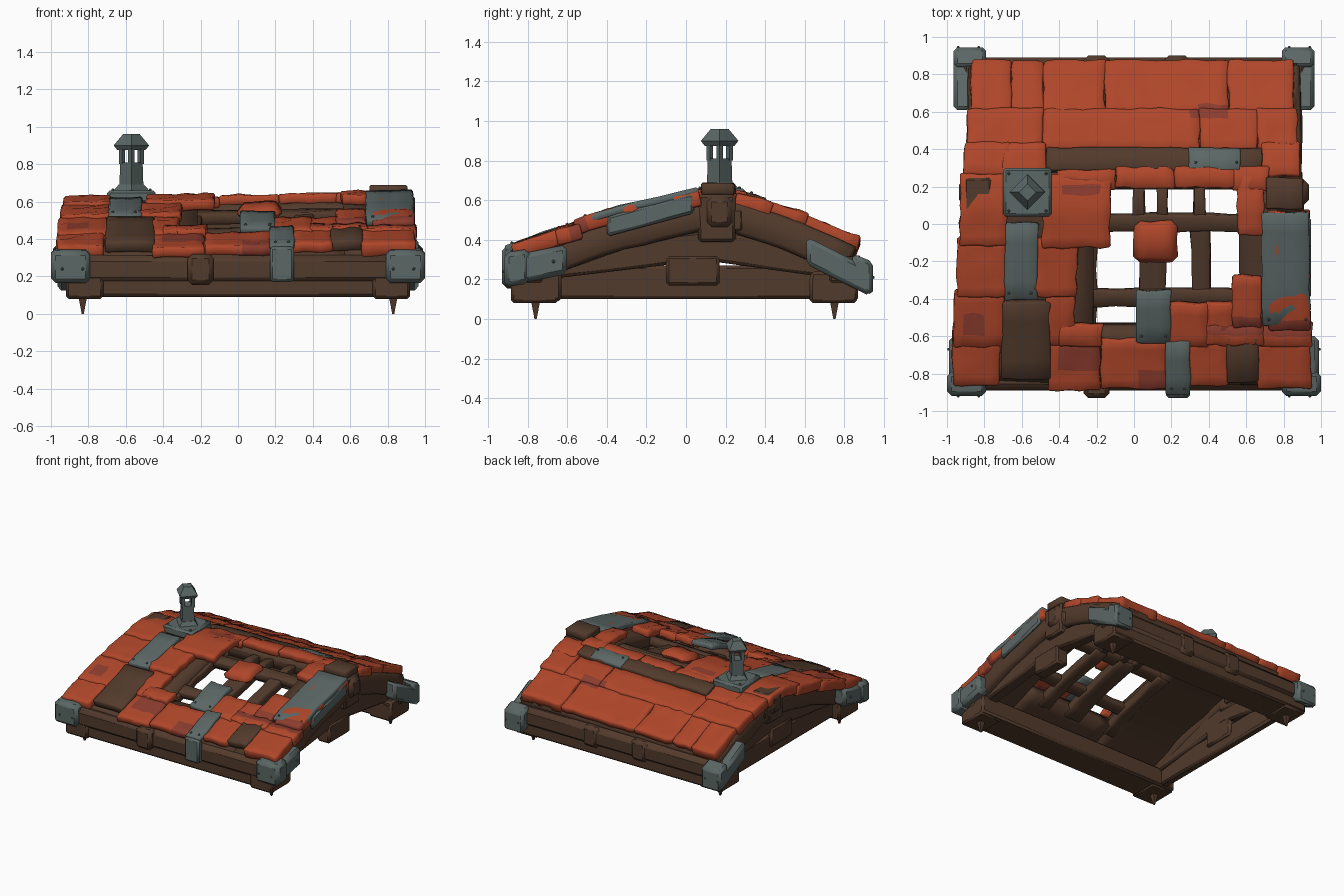
import bpy, bmesh, math, random
from mathutils import Matrix, Vector

random.seed(4)
cube = bpy.data.objects.get("Cube")
if cube:
    bpy.data.objects.remove(cube, do_unlink=True)


def material(name, rgb):
    m = bpy.data.materials.new(name)
    m.use_nodes = True
    m.diffuse_color = (*rgb, 1)
    m.node_tree.nodes["Principled BSDF"].inputs["Base Color"].default_value = (*rgb, 1)
    return m


RED = material("red clay", (0.43, 0.062, 0.023))
DARK = material("dark red clay", (0.26, 0.045, 0.027))
WOOD = material("brown wood", (0.085, 0.043, 0.025))
METAL = material("grey metal", (0.105, 0.137, 0.131))

PROFILE = [(-0.95, 0.325), (-0.41, 0.52), (0.08, 0.635), (0.26, 0.625), (0.58, 0.515), (0.95, 0.35)]
# Weathered zones of the tiles: x range, y range
STAINS = [(-0.43, -0.2, -0.78, -0.64), (0.4, 0.95, -0.62, -0.52), (0.0, 0.18, -0.86, -0.76),
          (-0.92, -0.78, -0.58, -0.48), (0.32, 0.5, 0.59, 0.65), (-0.4, -0.2, 0.18, 0.23)]
parts = []


def roof(x, y):
    """Height of the roof skin, rising slightly towards +x."""
    for (a, za), (b, zb) in zip(PROFILE, PROFILE[1:]):
        if y <= b or b == PROFILE[-1][0]:
            return za + (zb - za) * (y - a) / (b - a) + 0.015 * x


def add_bevel(ob, width):
    mod = ob.modifiers.new("Soft edge", "BEVEL")
    mod.width = width
    mod.limit_method = "ANGLE"


def finish(name, bm, mat, bevel=0.0):
    bmesh.ops.recalc_face_normals(bm, faces=bm.faces)
    me = bpy.data.meshes.new(name)
    bm.to_mesh(me)
    bm.free()
    me.materials.append(mat)
    ob = bpy.data.objects.new(name, me)
    bpy.context.collection.objects.link(ob)
    parts.append(ob)
    if bevel:
        add_bevel(ob, bevel)
    return ob


def patch(name, mat, x0, x1, y0, y1, lift=0.0, thick=0.05, tilt=0.0, jitter=0.005, bevel=0.008, step=0.1):
    """Slab draped over the roof; tilt raises the end nearest the eave."""
    bm = bmesh.new()
    bmesh.ops.create_grid(bm, x_segments=max(3, round((x1 - x0) / step)),
                          y_segments=max(2, round((y1 - y0) / step)), size=1)
    for v in bm.verts:
        u, s = (v.co.x + 1) / 2, (v.co.y + 1) / 2
        x, y = x0 + u * (x1 - x0), y0 + s * (y1 - y0)
        x *= 1 - 0.02 * (y + 0.9)
        eave = 1 - s if y0 + y1 < 0.3 else s
        z = roof(x, y) + lift + tilt * eave
        j = [random.uniform(-jitter, jitter) for _ in range(3)]
        v.co = Vector((x + j[0], y + j[1], z + j[2]))
    ob = finish(name, bm, mat)
    if ob.data.polygons[0].normal.z < 0:
        ob.data.flip_normals()
    sol = ob.modifiers.new("Thickness", "SOLIDIFY")
    sol.thickness = thick
    sol.offset = -1
    if bevel:
        add_bevel(ob, bevel)
    return ob


def block(name, mat, xs, ys, zs, slope=0.0, bevel=0.015):
    """Box between limits; slope shears it upwards along y."""
    bm = bmesh.new()
    bmesh.ops.create_cube(bm, size=1)
    cy = sum(ys) / 2
    for v in bm.verts:
        x, y, z = (lim[0] + (c + 0.5) * (lim[1] - lim[0]) for lim, c in zip((xs, ys, zs), v.co))
        v.co = Vector((x, y, z + slope * (y - cy)))
    return finish(name, bm, mat, bevel)


def cone(name, mat, x, y, z0, z1, r0, r1, turn=0.0):
    bm = bmesh.new()
    place = Matrix.Translation((x, y, (z0 + z1) / 2)) @ Matrix.Rotation(turn, 4, "Z")
    bmesh.ops.create_cone(bm, cap_ends=True, segments=4, radius1=r0, radius2=r1,
                          depth=z1 - z0, matrix=place)
    return finish(name, bm, mat)


def rivet(x, y, z):
    bm = bmesh.new()
    bmesh.ops.create_icosphere(bm, subdivisions=1, radius=0.009, matrix=Matrix.Translation((x, y, z)))
    finish("rivet", bm, METAL)


# Thick boarded deck around the hole, closing the ceiling
for name, x0, x1, y0, y1 in [("left", -0.9, -0.22, -0.86, 0.2), ("right", 0.57, 0.9, -0.86, 0.2),
                             ("front", -0.22, 0.57, -0.86, -0.56), ("back", -0.9, 0.9, 0.2, 0.86)]:
    patch("deck_" + name, WOOD, x0, x1, y0, y1, -0.04, 0.1, jitter=0, bevel=0)

# Rafters and battens crossing the hole
for x, w in ((-0.25, 0.05), (0.1, 0.075), (0.36, 0.05)):
    patch("hole_rafter", WOOD, x - w, x + w, -0.62, 0.04, -0.08, 0.07)
for x in (0.025, 0.155, 0.36):
    patch("ridge_rafter", WOOD, x - 0.03, x + 0.03, 0.0, 0.24, -0.08, 0.06)
for y in (-0.4, 0.0):
    patch("batten", WOOD, -0.3, 0.62, y - 0.045, y + 0.045, -0.07, 0.06)
block("ridge_beam", WOOD, (-0.9, 0.9), (0.19, 0.29), (0.44, 0.56))

# Gable ends, mirrored left and right
for s in (-1, 1):
    def side(a, b):
        return sorted((s * a, s * b))
    patch("gable_rafter_front", WOOD, *side(0.77, 0.92), -0.86, 0.16, -0.04, 0.16, bevel=0.02)
    patch("gable_rafter_back", WOOD, *side(0.77, 0.92), 0.14, 0.86, -0.04, 0.16, bevel=0.02)
    block("tie_beam_front", WOOD, side(0.77, 0.87), (-0.72, 0.14), (0.25, 0.4), 0.12)
    block("tie_beam_back", WOOD, side(0.77, 0.87), (0.1, 0.75), (0.25, 0.4), -0.14)
    block("king_post", WOOD, side(0.76, 0.91), (0.06, 0.25), (0.39, 0.63))
    block("hanging_block", WOOD, side(0.77, 0.88), (-0.1, 0.17), (0.17, 0.32))
    block("ridge_end", WOOD, side(0.82, 0.935), (0.1, 0.24), (0.46, 0.62), bevel=0.03)
    for y in (-0.76, 0.75):
        block("foot", WOOD, side(0.72, 0.92), (y - 0.125, y + 0.115), (0.08, 0.22))
        cone("foot_spike", WOOD, s * 0.83, y, 0, 0.09, 0.008, 0.032, math.pi / 4)
    # Metal corner caps, wrapped round each corner
    block("front_cap_side", METAL, side(0.88, 0.99), (-0.92, -0.6), (0.195, 0.345), 0.2, 0.025)
    block("front_cap_face", METAL, side(0.79, 1.0), (-0.92, -0.79), (0.17, 0.345), 0.15, 0.025)
    block("back_cap_side", METAL, side(0.87, 0.965), (0.61, 0.93), (0.195, 0.335), -0.5, 0.02)
    block("back_cap_face", METAL, side(0.79, 0.965), (0.84, 0.945), (0.14, 0.31), -0.4, 0.02)
    for y, z in ((-0.87, 0.26), (-0.67, 0.29)):
        rivet(s * 0.991, y, z)
    for x in (0.83, 0.94):
        rivet(s * x, -0.92, 0.24)
        rivet(s * x, 0.944, 0.21)
block("low_side_board", WOOD, (-0.86, -0.79), (-0.66, 0.66), (0.1, 0.27))

# Eave beams, logs and their collars
for s in (-1, 1):
    block("eave_beam", WOOD, (-0.92, 0.92), sorted((s * 0.63, s * 0.87)), (0.09, 0.24))
    block("eave_log", WOOD, (-0.93, 0.93), sorted((s * 0.7, s * 0.89)), (0.16, 0.315), bevel=0.035)
for x, y in ((-0.2, -0.87), (-0.2, 0.84), (0.23, 0.84)):
    block("log_collar", WOOD, (x - 0.07, x + 0.07), (y - 0.06, y + 0.06), (0.155, 0.32), bevel=0.025)

# Clay tiles, in overlapping courses: (y range, x ranges)
COURSES = [
    ((-0.88, -0.62), [(-0.97, -0.72), (-0.46, -0.18), (-0.18, 0.18), (0.29, 0.5), (0.66, 0.95)]),
    ((-0.66, -0.54), [(-0.4, -0.17), (0.38, 0.7), (0.67, 0.96)]),
    ((-0.65, -0.43), [(0.19, 0.4), (0.38, 0.54)]),
    ((-0.66, -0.36), [(-0.97, -0.7), (-0.48, -0.32)]),
    ((-0.56, -0.28), [(0.53, 0.69)]),
    ((-0.56, 0.06), [(0.72, 0.95)]),
    ((-0.4, -0.08), [(-0.96, -0.68), (-0.54, -0.31)]),
    ((-0.13, 0.27), [(-0.95, -0.69), (-0.5, -0.13)]),
    ((-0.06, 0.26), [(0.56, 0.71)]),
    ((0.18, 0.31), [(-0.42, -0.1), (-0.1, 0.22), (0.22, 0.56), (0.54, 0.74)]),
    ((0.26, 0.44), [(-0.93, -0.68), (-0.72, -0.48), (0.7, 0.91)]),
    ((0.39, 0.62), [(-0.92, -0.5), (-0.5, 0.36), (0.36, 0.68), (0.68, 0.9)]),
    ((0.58, 0.88), [(-0.9, -0.68), (-0.68, -0.5), (-0.5, -0.16), (-0.16, 0.52), (0.52, 0.88)]),
]
for (y0, y1), columns in COURSES:
    for x0, x1 in columns:
        at_edge = max(abs(x0), abs(x1)) > 0.86
        tile = patch("clay_tile", RED, x0, x1, y0 + random.uniform(-0.015, 0.015), y1,
                     random.uniform(-0.005, 0.008), 0.08 if at_edge else 0.055, 0.016, 0.006, 0.009, 0.055)
        tile.data.materials.append(DARK)
        for face in tile.data.polygons:
            x, y = face.center.xy
            face.material_index = int(any(a < x < b and c < y < d for a, b, c, d in STAINS))
patch("loose_tile", RED, 0.0, 0.24, -0.22, 0.01, -0.01, 0.07, 0.0, 0.008, 0.035)

# Bare boards where tiles are missing
for x0, x1, y0, y1, lift in [(-0.71, -0.45, -0.83, -0.42, 0.015), (0.5, 0.67, -0.85, -0.61, 0.015),
                             (-0.48, 0.7, 0.29, 0.41, 0.015), (0.72, 0.92, 0.08, 0.25, 0.04)]:
    patch("bare_board", WOOD, x0, x1, y0, y1, lift, 0.06, 0.008)

# Metal repair sheets
for x0, x1, y0, y1, lift in [(-0.7, -0.52, -0.41, 0.0, 0.02), (0.69, 0.95, -0.55, 0.06, 0.02),
                             (0.01, 0.2, -0.64, -0.36, 0.02), (0.17, 0.3, -0.92, -0.63, 0.026),
                             (0.3, 0.58, 0.29, 0.41, 0.024)]:
    patch("repair_sheet", METAL, x0, x1, y0, y1, lift, 0.04, 0.004)
    for x in (x0 + 0.03, x1 - 0.03):
        rivet(x, y0 + 0.04, roof(x, y0 + 0.04) + lift + 0.004)
block("sheet_side_flap", METAL, (0.91, 0.945), (-0.4, 0.04), (0.475, 0.58), 0.27)
block("eave_strap", METAL, (0.17, 0.3), (-0.93, -0.87), (0.17, 0.36))

# Chimney: plate, diamond shaft, four posts and a cap
CX, CY = -0.57, 0.17
block("chimney_plate", METAL, (CX - 0.13, CX + 0.13), (CY - 0.13, CY + 0.13), (0.59, 0.66))
cone("chimney_collar", METAL, CX, CY, 0.655, 0.69, 0.1, 0.068)
cone("chimney_shaft", METAL, CX, CY, 0.66, 0.81, 0.065, 0.06)
for i in range(4):
    a = i * math.pi / 2
    dx, dy = math.cos(a), math.sin(a)
    cone("chimney_post", METAL, CX + 0.05 * dx, CY + 0.05 * dy, 0.8, 0.89, 0.017, 0.017)
    rivet(CX + 0.1 * (dx - dy), CY + 0.1 * (dx + dy), 0.662)
cone("chimney_cap_rim", METAL, CX, CY, 0.875, 0.9, 0.075, 0.095)
cone("chimney_cap", METAL, CX, CY, 0.9, 0.96, 0.095, 0.045)

# Soft shading with sharp edges kept
bpy.ops.object.select_all(action="DESELECT")
for ob in parts:
    ob.select_set(True)
bpy.context.view_layer.objects.active = parts[0]
bpy.ops.object.shade_smooth_by_angle(angle=math.radians(35))
